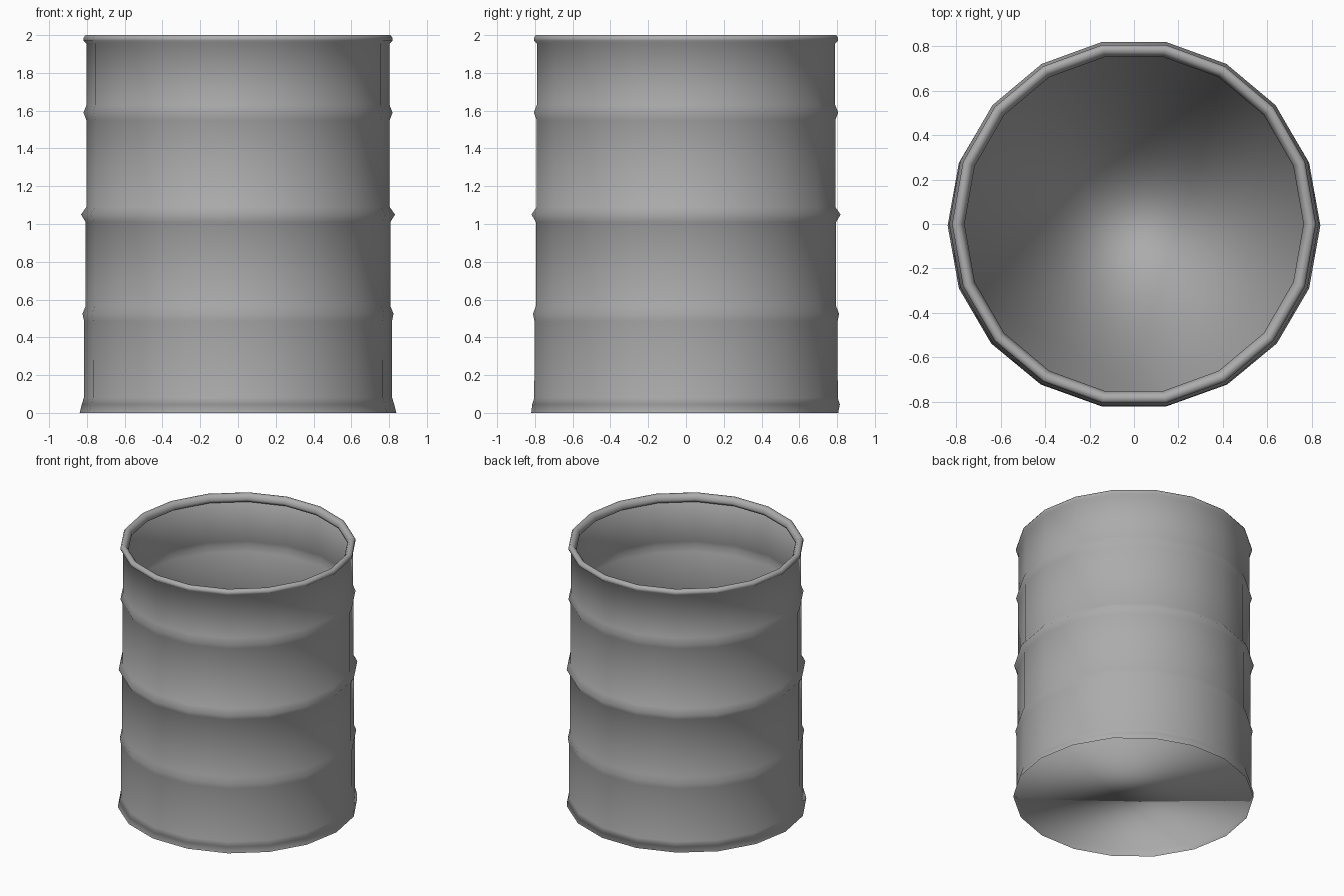
import bpy
import bmesh
from math import cos, sin, tau

if "Cube" in bpy.data.objects:
    bpy.data.objects.remove(bpy.data.objects["Cube"])

SIDES = 18

grey = bpy.data.materials.new("dark_grey")
grey.diffuse_color = (0.41, 0.41, 0.41, 1.0)
grey.use_nodes = True
grey.node_tree.nodes["Principled BSDF"].inputs["Base Color"].default_value = grey.diffuse_color

# Flared foot
profile = [(0.838, 0.0), (0.827, 0.045), (0.816, 0.08)]

# Ribbed wall: (lower radius, upper radius, rib radius, rib height)
for low, high, rib, z in [(0.815, 0.807, 0.823, 0.525),
                          (0.807, 0.803, 0.831, 1.05),
                          (0.803, 0.802, 0.818, 1.59)]:
    profile += [(low, z - 0.04), (rib, z), (high, z + 0.04)]

# Rolled rim, curling in and back under to the wall
profile += [(0.802, 1.955), (0.818, 1.97), (0.818, 1.985), (0.808, 2.0),
            (0.785, 2.0), (0.772, 1.985), (0.762, 1.965), (0.770, 1.945), (0.798, 1.94)]

# Revolve the profile into an open, hollow barrel
bm = bmesh.new()
rings = [[bm.verts.new((r * cos(tau * i / SIDES), r * sin(tau * i / SIDES), z))
          for i in range(SIDES)] for r, z in profile]
for a, b in zip(rings, rings[1:]):
    for i in range(SIDES):
        j = (i + 1) % SIDES
        bm.faces.new((a[i], a[j], b[j], b[i]))

# Base plate, raised slightly inside the foot
bm.faces.new(rings[1][::-1])

# The foot is slightly off round
for v in rings[0]:
    v.co.y = v.co.y * 0.985 - 0.007

for f in bm.faces:
    f.smooth = True
mesh = bpy.data.meshes.new("barrel")
bm.to_mesh(mesh)
bm.free()
mesh.materials.append(grey)
barrel = bpy.data.objects.new("barrel", mesh)
bpy.context.collection.objects.link(barrel)
